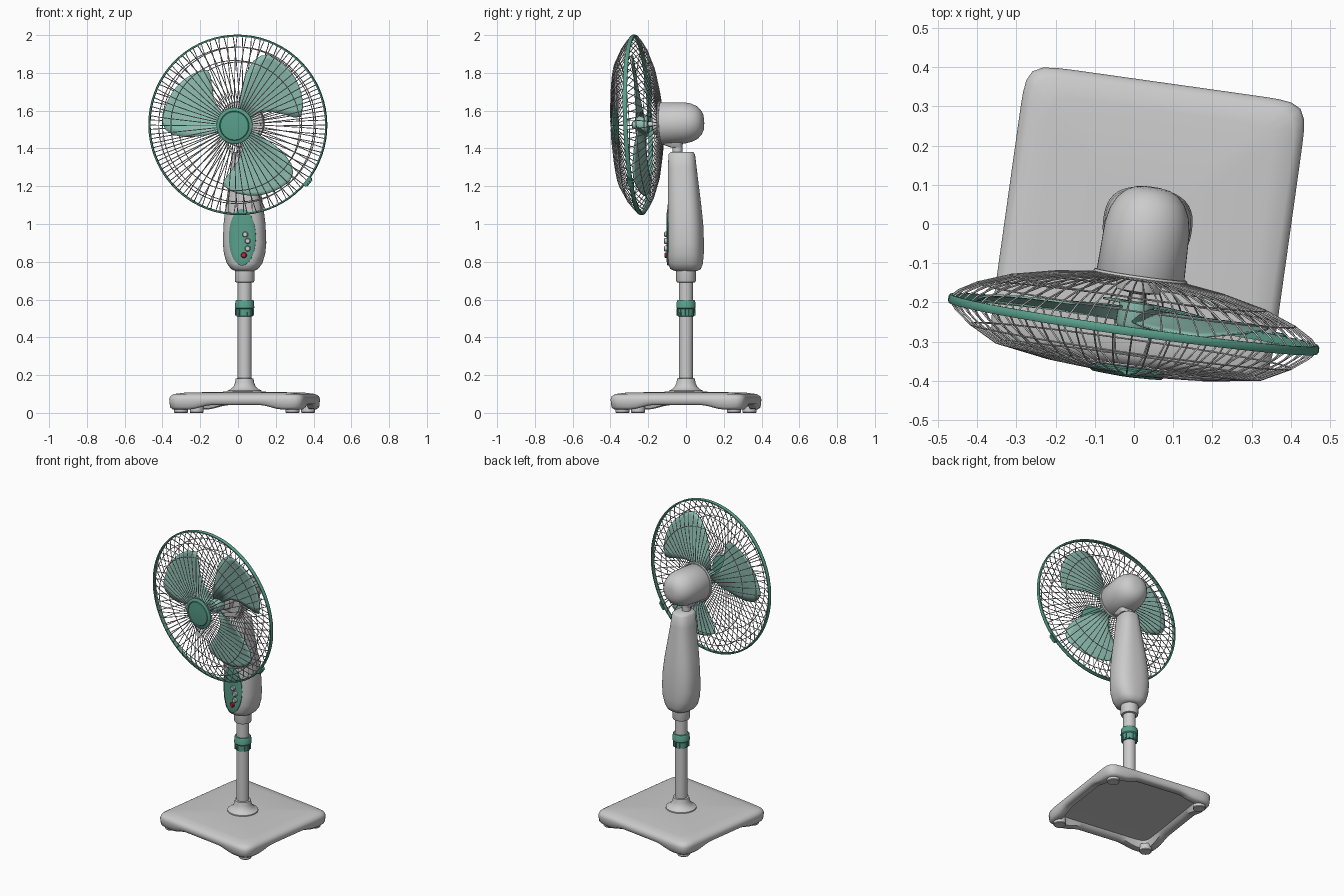
import bpy, bmesh, math
from mathutils import Matrix

if "Cube" in bpy.data.objects:
    bpy.data.objects.remove(bpy.data.objects["Cube"])

T, R = Matrix.Translation, lambda a, ax: Matrix.Rotation(math.radians(a), 4, ax)
# whole fan is yawed; head space has x right, y up, z forward
STAND = T((0.035, 0, 0)) @ R(-8, 'Z')
HEAD = STAND @ T((0, -0.258, 1.525)) @ R(92.4, 'X')


def material(name, rgb):
    m = bpy.data.materials.new(name)
    m.diffuse_color = (*rgb, 1)
    m.use_nodes = True
    m.node_tree.nodes["Principled BSDF"].inputs["Base Color"].default_value = m.diffuse_color
    return m


GREEN = material("green", (0.10, 0.35, 0.26))
PALE = material("pale_green", (0.27, 0.52, 0.44))
RED = material("red", (0.6, 0.02, 0.05))


def activate(ob):
    bpy.ops.object.select_all(action='DESELECT')
    ob.select_set(True)
    bpy.context.view_layer.objects.active = ob


def finish(name, bm, matrix, mat=None, angle=35):
    bmesh.ops.recalc_face_normals(bm, faces=bm.faces)
    me = bpy.data.meshes.new(name)
    bm.to_mesh(me)
    bm.free()
    ob = bpy.data.objects.new(name, me)
    bpy.context.collection.objects.link(ob)
    ob.matrix_world = matrix
    if mat:
        me.materials.append(mat)
    activate(ob)
    bpy.ops.object.shade_smooth_by_angle(angle=math.radians(angle))
    return ob


def loft(name, rings, matrix, mat=None, closed=False, angle=35):
    """Skin a list of equal-length point rings; cap the ends or close the loop."""
    bm = bmesh.new()
    vs = [[bm.verts.new(p) for p in ring] for ring in rings]
    n = len(rings[0])
    pairs = list(zip(vs, vs[1:])) + ([(vs[-1], vs[0])] if closed else [])
    for a, b in pairs:
        for i in range(n):
            j = (i + 1) % n
            bm.faces.new((a[i], a[j], b[j], b[i]))
    if not closed:
        bm.faces.new(vs[0])
        bm.faces.new(vs[-1])
    return finish(name, bm, matrix, mat, angle)


def circle(r, z, n=40):
    return [(r * math.cos(2 * math.pi * i / n), r * math.sin(2 * math.pi * i / n), z) for i in range(n)]


def lathe(name, profile, matrix, mat=None, closed=False, n=40):
    return loft(name, [circle(r, z, n) for r, z in profile], matrix, mat, closed)


def squircle(hx, hy, z, p, cy=0.0, n=48):
    pts = []
    for i in range(n):
        c, s = math.cos(2 * math.pi * i / n), math.sin(2 * math.pi * i / n)
        k = (abs(c) ** p + abs(s) ** p) ** (-1 / p)
        pts.append((hx * c * k, cy + hy * s * k, z))
    return pts


# base: rounded square shell, arched between the corners, hollow below
def base_ring(h, z, drop=0.0):
    ring = []
    for x, y, _ in squircle(h, h, 0, 14, n=112):
        t = max(0.0, min(1.0, (min(abs(x), abs(y)) - 0.13) / 0.12))
        ring.append((x, y, z - drop * t * t * (3 - 2 * t)))
    return ring


loft("base", [base_ring(0.20, 0.066), base_ring(0.295, 0.064), base_ring(0.308, 0.046, 0.024),
              base_ring(0.345, 0.041, 0.023), base_ring(0.359, 0.05, 0.02), base_ring(0.363, 0.072),
              base_ring(0.358, 0.088), base_ring(0.34, 0.1), base_ring(0.29, 0.107),
              base_ring(0.1, 0.112)], STAND, angle=50)
for i, (sx, sy) in enumerate([(-1, -1), (1, -1), (1, 1), (-1, 1)]):
    lathe(f"foot_{i + 1}", [(0.034, 0), (0.037, 0.004), (0.037, 0.04)], STAND @ T((sx * 0.298, sy * 0.298, 0)), n=24)

# pole with collars and height lock
lathe("base_collar", [(0.092, 0.105), (0.09, 0.118), (0.075, 0.125), (0.06, 0.138), (0.051, 0.158),
                      (0.047, 0.182), (0.036, 0.184)], STAND)
lathe("pole", [(0.037, 0.12), (0.037, 0.77)], STAND)
lathe("height_lock", [(0.037, 0.51), (0.044, 0.512), (0.046, 0.55), (0.052, 0.556), (0.049, 0.592),
                      (0.046, 0.597), (0.037, 0.597)], STAND, GREEN, n=24)
for i in range(12):
    bm = bmesh.new()
    bmesh.ops.create_cube(bm, size=1)
    bmesh.ops.scale(bm, vec=(0.008, 0.006, 0.034), verts=bm.verts)
    finish(f"lock_rib_{i + 1}", bm, STAND @ R(30 * i, 'Z') @ T((0.046, 0, 0.532)), GREEN)
lathe("upper_collar", [(0.038, 0.69), (0.049, 0.692), (0.052, 0.70), (0.052, 0.77)], STAND)

# tapering control column: z, half width, front y, back y
BODY = [(0.752, 0.05, -0.06, 0.06), (0.762, 0.07, -0.083, 0.078), (0.79, 0.092, -0.092, 0.088),
        (0.84, 0.108, -0.095, 0.092), (0.90, 0.114, -0.095, 0.093), (1.0, 0.11, -0.095, 0.089),
        (1.1, 0.098, -0.095, 0.079), (1.2, 0.082, -0.095, 0.067), (1.3, 0.067, -0.095, 0.055),
        (1.37, 0.058, -0.092, 0.047), (1.38, 0.048, -0.083, 0.038)]
loft("control_column", [squircle(w, (b - f) / 2, z, 2.6, (f + b) / 2) for z, w, f, b in BODY], STAND, angle=50)


# oval panel that wraps the column's curved front, with buttons
def panel_ring(s, lift):
    return [(x, -0.095 * (1 - (abs(x) / 0.112) ** 2.6) ** (1 / 2.6) - lift, 0.93 + z)
            for x, z, _ in squircle(0.072 * s, 0.15 * s, 0, 2)]


loft("control_panel", [panel_ring(1, -0.012), panel_ring(1, 0.003), panel_ring(0.96, 0.005)]
     + [panel_ring(s, 0.005) for s in (0.75, 0.5, 0.25, 0.05)], STAND, GREEN)
for i, (x, z) in enumerate([(0.018, 0.945), (0.031, 0.91), (0.031, 0.87), (0.011, 0.835)]):
    lathe(f"button_{i + 1}", [(0.015, 0.08), (0.015, 0.109), (0.011, 0.113)],
          STAND @ T((x, 0, z)) @ R(90, 'X'), RED if i == 3 else None, n=20)

# tilting neck
lathe("neck_pin", [(0.026, 1.36), (0.026, 1.45)], STAND @ T((0, -0.045, 0)), n=24)
loft("neck_bracket", [squircle(0.03, 0.03, 1.405, 4, -0.05), squircle(0.04, 0.05, 1.42, 4, -0.07),
                      squircle(0.05, 0.07, 1.46, 4, -0.075)], STAND)

# motor housing and shaft
lathe("motor_housing", [(0.02, -0.353), (0.045, -0.349), (0.068, -0.337), (0.087, -0.317), (0.101, -0.288),
                        (0.109, -0.25), (0.113, -0.125), (0.106, -0.114), (0.02, -0.114)], HEAD, n=48)
lathe("motor_nose", [(0.06, -0.12), (0.056, -0.085), (0.03, -0.08), (0.014, -0.078), (0.014, -0.03)], HEAD, n=24)

# blades: leading and trailing edges as (angle, radius), blended across
LEAD = [(98, 0.04), (86, 0.14), (83, 0.22), (80, 0.29), (76, 0.35), (71, 0.388), (65, 0.405)]
TRAIL = [(28, 0.04), (30, 0.13), (21, 0.19), (12, 0.25), (7, 0.30), (7, 0.335), (15, 0.355)]
bm = bmesh.new()
N = 10
for turn in (0, 113, 248):
    rows = []
    for (a0, r0), (a1, r1) in zip(TRAIL, LEAD):
        row = []
        for j in range(N + 1):
            u = j / N
            bulge = 0.012 * math.sin(math.pi * u) * (r1 / 0.408) ** 3
            a = math.radians(a0 + (a1 - a0) * u + turn)
            r = r0 + (r1 - r0) * u + bulge
            d = -0.042 + 0.036 * u - 0.008 * math.sin(math.pi * u)
            row.append(bm.verts.new((r * math.cos(a), r * math.sin(a), d)))
        rows.append(row)
    for a, b in zip(rows, rows[1:]):
        for j in range(N):
            bm.faces.new((a[j], a[j + 1], b[j + 1], b[j]))
blades = finish("blades", bm, HEAD, PALE, 60)
mod = blades.modifiers.new("thickness", 'SOLIDIFY')
mod.thickness = 0.005
mod.offset = 0
lathe("blade_hub", [(0.02, -0.058), (0.044, -0.055), (0.046, 0.0), (0.04, 0.01), (0.02, 0.013),
                    (0.02, 0.026), (0.015, 0.03)], HEAD, PALE, n=32)

# guard: radial wires, wire hoops, rim band and clip
FRONT = [(0.472, 0.006), (0.455, 0.026), (0.415, 0.057), (0.345, 0.094), (0.22, 0.114), (0.08, 0.125)]
BACK = [(0.472, -0.006), (0.455, -0.024), (0.41, -0.05), (0.33, -0.08), (0.22, -0.105), (0.10, -0.121)]


def wires(name, profile, hoops, count, phase):
    cu = bpy.data.curves.new(name, 'CURVE')
    cu.dimensions, cu.bevel_depth, cu.bevel_resolution = '3D', 0.0023, 1

    def add(points, cyclic):
        sp = cu.splines.new('POLY')
        sp.points.add(len(points) - 1)
        for p, co in zip(sp.points, points):
            p.co = (*co, 1)
        sp.use_cyclic_u = cyclic
    for i in range(count):
        a = 2 * math.pi * (i + phase) / count
        add([(r * math.cos(a), r * math.sin(a), d) for r, d in profile], False)
    for h in hoops:
        add(circle(profile[h][0], profile[h][1], 64), True)
    ob = bpy.data.objects.new(name, cu)
    bpy.context.collection.objects.link(ob)
    ob.matrix_world = HEAD
    activate(ob)
    bpy.ops.object.convert(target='MESH')


wires("front_guard", FRONT, (0, 2, 3), 60, 0)
wires("back_guard", BACK, (0, 2, 3, 5), 60, 0.5)
lathe("guard_rim", [(0.468, -0.011), (0.475, -0.011), (0.478, -0.006), (0.478, 0.006), (0.475, 0.011),
                    (0.468, 0.011)], HEAD, GREEN, closed=True, n=72)
lathe("guard_back_plate", [(0.118, -0.128), (0.122, -0.122), (0.118, -0.116), (0.05, -0.112)], HEAD)
lathe("guard_cap", [(0.085, 0.112), (0.096, 0.116), (0.096, 0.126), (0.09, 0.131), (0.079, 0.132),
                    (0.077, 0.129), (0.074, 0.132), (0.03, 0.135)], HEAD, GREEN, n=48)
bm = bmesh.new()
bmesh.ops.create_cube(bm, size=1)
bmesh.ops.scale(bm, vec=(0.025, 0.055, 0.034), verts=bm.verts)
bmesh.ops.bevel(bm, geom=bm.edges[:], offset=0.006, segments=2, affect='EDGES')
finish("guard_clip", bm, HEAD @ R(-39, 'Z') @ T((0.48, 0, 0)), GREEN)
